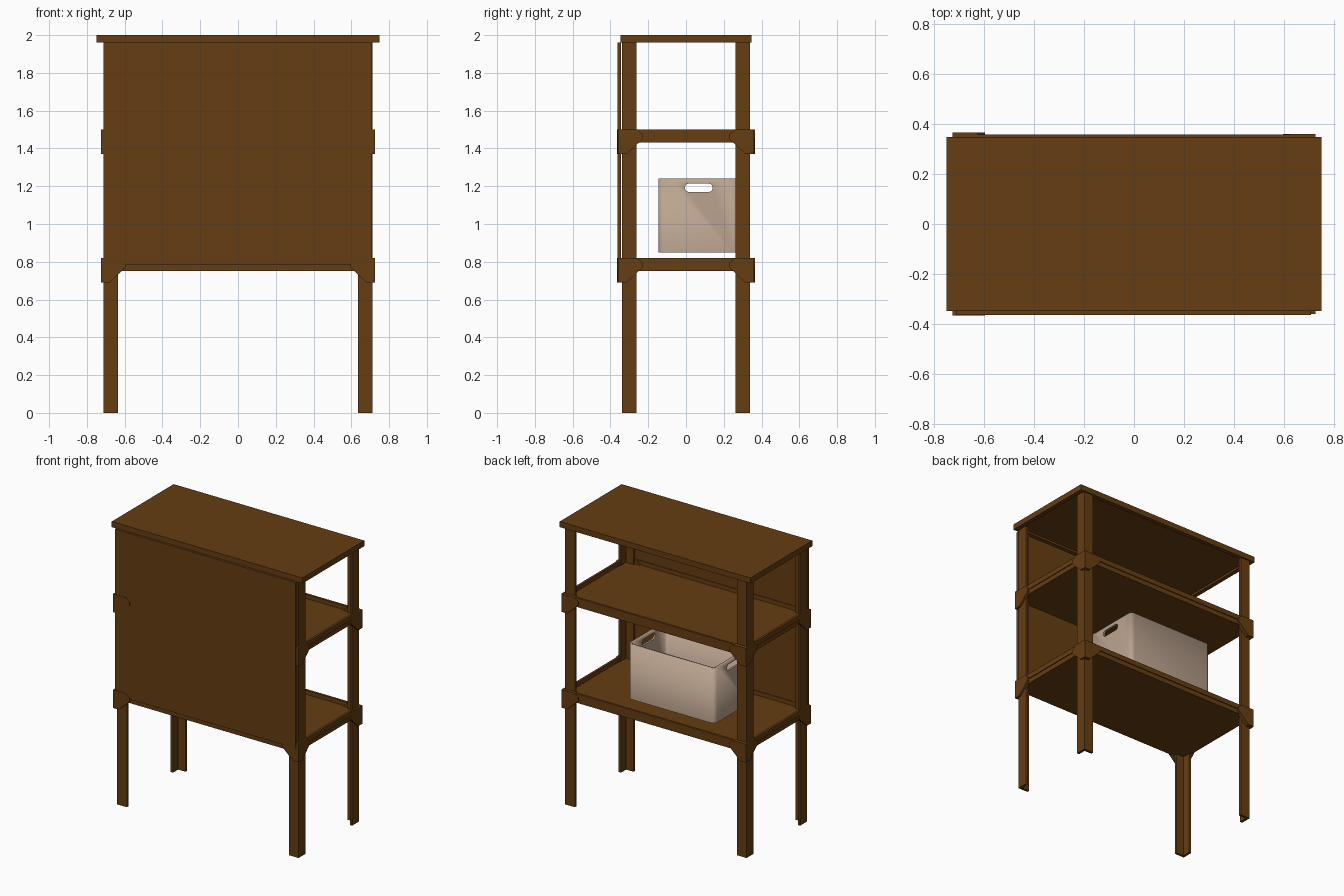
import bpy
import bmesh
import math
from mathutils import Matrix, Vector

if "Cube" in bpy.data.objects:
    bpy.data.objects.remove(bpy.data.objects["Cube"], do_unlink=True)


def material(name, rgb):
    mat = bpy.data.materials.new(name)
    mat.use_nodes = True
    colour = (*rgb, 1)
    mat.diffuse_color = colour
    mat.node_tree.nodes["Principled BSDF"].inputs["Base Color"].default_value = colour
    return mat


WOOD = material("brown wood", (0.13, 0.047, 0.006))
PLASTIC = material("beige plastic", (0.5, 0.37, 0.275))


def finish(bm, name, mat):
    bmesh.ops.recalc_face_normals(bm, faces=bm.faces)
    mesh = bpy.data.meshes.new(name)
    bm.to_mesh(mesh)
    bm.free()
    mesh.materials.append(mat)
    obj = bpy.data.objects.new(name, mesh)
    bpy.context.collection.objects.link(obj)
    return obj


def add_box(bm, low, high):
    low, high = Vector(low), Vector(high)
    transform = Matrix.Translation((low + high) / 2) @ Matrix.Diagonal((*(high - low), 1))
    return bmesh.ops.create_cube(bm, size=1, matrix=transform)["verts"]


def add_prism(bm, points, offset):
    """Extrude a flat outline of 3D points along an offset."""
    face = bm.faces.new([bm.verts.new(p) for p in points])
    moved = bmesh.ops.extrude_face_region(bm, geom=[face], use_keep_orig=True)["geom"]
    verts = [v for v in moved if isinstance(v, bmesh.types.BMVert)]
    bmesh.ops.translate(bm, verts=verts, vec=offset)


def add_frame(bm, hx, hy, z0, z1, wide):
    """Four bars around a rectangle."""
    for s in (-1, 1):
        y0, y1 = sorted((s * hy, s * (hy - wide)))
        add_box(bm, (-hx, y0, z0), (hx, y1, z1))
        x0, x1 = sorted((s * hx, s * (hx - wide)))
        add_box(bm, (x0, wide - hy, z0), (x1, hy - wide, z1))


def edges_along(bm, axis):
    return [e for e in bm.edges
            if abs((e.verts[0].co - e.verts[1].co).normalized()[axis]) > 0.99]


def smooth(obj):
    bpy.ops.object.select_all(action="DESELECT")
    obj.select_set(True)
    bpy.context.view_layer.objects.active = obj
    bpy.ops.object.shade_smooth_by_angle(angle=math.radians(35))


CORNERS = [(sx, sy) for sx in (-1, 1) for sy in (-1, 1)]
LABEL = {-1: "right", 1: "left"}
DEPTH = {-1: "front", 1: "back"}

# Angle-profile posts, open towards the middle
PX, PY, LEG, WALL = 0.712, 0.338, 0.076, 0.018
for sx, sy in CORNERS:
    bm = bmesh.new()
    outline = [(0, 0), (LEG, 0), (LEG, WALL), (WALL, WALL), (WALL, LEG), (0, LEG)]
    add_prism(bm, [(sx * (PX - u), sy * (PY - v), 0) for u, v in outline], (0, 0, 1.965))
    finish(bm, f"{DEPTH[sy]}_{LABEL[sx]}_post", WOOD)

# Top board with a shallow recess underneath
bm = bmesh.new()
add_box(bm, (-0.748, -0.347, 1.975), (0.748, 0.347, 2))
add_frame(bm, 0.748, 0.347, 1.96, 1.975, 0.03)
finish(bm, "top_board", WOOD)

# Shelves with a raised rim and corner brackets
GX, GY, THICK = 0.725, 0.365, 0.028
BRACKET = [(0, 0), (0.045, 0), (0.13, 0.08), (0.13, 0.105), (0.1, 0.13), (0, 0.13)]
for name, base in (("lower", 0.69), ("upper", 1.37)):
    bm = bmesh.new()
    add_box(bm, (-0.711, -0.351, base + 0.062), (0.711, 0.351, base + 0.1))
    add_frame(bm, 0.717, 0.357, base + 0.095, base + 0.13, 0.016)
    finish(bm, f"{name}_shelf", WOOD)

    for sx, sy in CORNERS:
        bm = bmesh.new()
        gy = GY if sx < 0 else GY - 0.006
        add_prism(bm, [(sx * (GX - u), sy * gy, base + z) for u, z in BRACKET],
                  (0, -sy * THICK, 0))
        add_prism(bm, [(sx * GX, sy * (gy - u), base + z) for u, z in BRACKET],
                  (-sx * THICK, 0, 0))
        finish(bm, f"{name}_{DEPTH[sy]}_{LABEL[sx]}_bracket", WOOD)

# Front panel
bm = bmesh.new()
add_box(bm, (-0.711, -0.3625, 0.785), (0.706, -0.345, 1.962))
finish(bm, "front_panel", WOOD)

# Open storage bin with rounded corners
bm = bmesh.new()
add_box(bm, (-0.42, -0.145, 0.85), (0.26, 0.28, 1.24))
bmesh.ops.bevel(bm, geom=edges_along(bm, 2), offset=0.03, segments=4,
                profile=0.5, affect="EDGES")
lid = [f for f in bm.faces if f.calc_center_median().z > 1.239]
bmesh.ops.delete(bm, geom=lid, context="FACES_ONLY")
storage_bin = finish(bm, "storage_bin", PLASTIC)
shell = storage_bin.modifiers.new("shell", "SOLIDIFY")
shell.thickness = 0.014
shell.offset = -1

# Rounded handle slots through both ends
bm = bmesh.new()
add_box(bm, (-0.6, -0.006, 1.17), (0.5, 0.141, 1.214))
bmesh.ops.bevel(bm, geom=edges_along(bm, 0), offset=0.02, segments=4,
                profile=0.5, affect="EDGES")
cutter = finish(bm, "handle_cutter", PLASTIC)
cutter.hide_render = True
slots = storage_bin.modifiers.new("handle_slots", "BOOLEAN")
slots.operation = "DIFFERENCE"
slots.solver = "EXACT"
slots.object = cutter
smooth(storage_bin)
for mod in [m.name for m in storage_bin.modifiers if m.type in {"SOLIDIFY", "BOOLEAN"}]:
    bpy.ops.object.modifier_apply(modifier=mod)
bpy.data.objects.remove(cutter, do_unlink=True)
